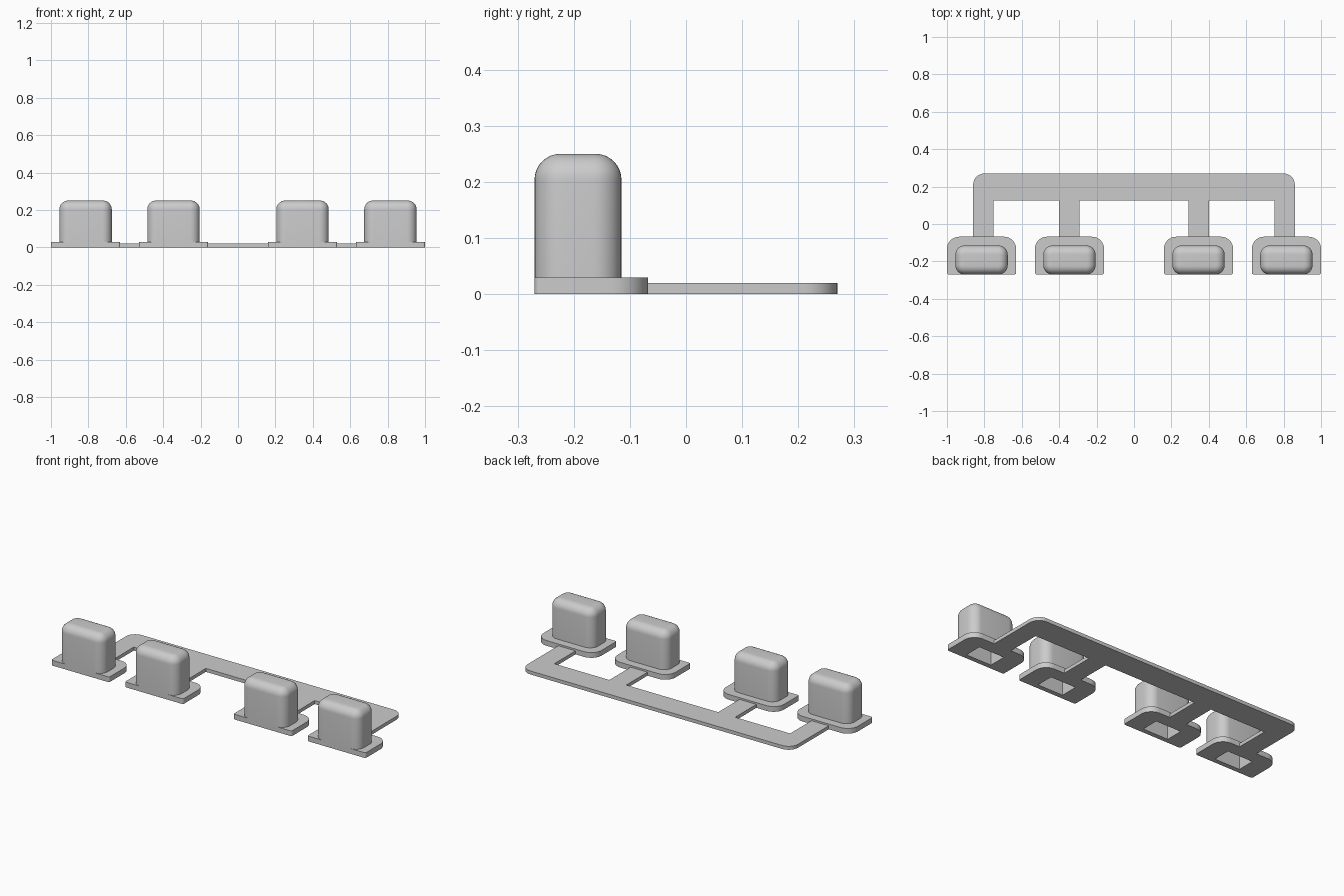
import bpy, bmesh, math
from mathutils import Vector

if "Cube" in bpy.data.objects:
    bpy.data.objects.remove(bpy.data.objects["Cube"], do_unlink=True)

grey = bpy.data.materials.new("plain_grey")
grey.use_nodes = True
colour = (0.6, 0.6, 0.6, 1)
grey.diffuse_color = colour
grey.node_tree.nodes["Principled BSDF"].inputs["Base Color"].default_value = colour


def rounded_outline(corners, steps=8):
    """Fillet right-angled corners given as (x, y, radius)."""
    points = []
    for i, (x, y, r) in enumerate(corners):
        p = Vector((x, y))
        if r == 0:
            points.append(p)
            continue
        a = (Vector(corners[i - 1][:2]) - p).normalized()
        b = (Vector(corners[(i + 1) % len(corners)][:2]) - p).normalized()
        centre = p + r * (a + b)
        for k in range(steps + 1):
            t = k / steps * math.pi / 2
            points.append(centre - r * (b * math.cos(t) + a * math.sin(t)))
    return points


def prism(name, corners, z0, z1, top_round=0):
    """Extrude a rounded outline, optionally rounding its top rim."""
    bm = bmesh.new()
    base = bm.faces.new([bm.verts.new((p.x, p.y, z0)) for p in rounded_outline(corners)])
    top = bmesh.ops.extrude_face_region(bm, geom=[base], use_keep_orig=True)["geom"]
    bmesh.ops.translate(bm, verts=[g for g in top if isinstance(g, bmesh.types.BMVert)],
                        vec=(0, 0, z1 - z0))
    bmesh.ops.recalc_face_normals(bm, faces=bm.faces)
    if top_round:
        rim = [e for e in bm.edges if all(v.co.z > z1 - 1e-5 for v in e.verts)]
        bmesh.ops.bevel(bm, geom=rim, offset=top_round, segments=8, profile=0.5,
                        affect='EDGES')
    mesh = bpy.data.meshes.new(name)
    bm.to_mesh(mesh)
    bm.free()
    mesh.materials.append(grey)
    obj = bpy.data.objects.new(name, mesh)
    bpy.context.collection.objects.link(obj)
    return obj


def box_corners(cx, half, y0, y1, front_r, back_r):
    return [(cx - half, y0, front_r), (cx + half, y0, front_r),
            (cx + half, y1, back_r), (cx - half, y1, back_r)]


def activate(obj):
    bpy.ops.object.select_all(action='DESELECT')
    obj.select_set(True)
    bpy.context.view_layer.objects.active = obj


def combine(obj, other, operation):
    activate(obj)
    mod = obj.modifiers.new(operation.lower(), 'BOOLEAN')
    mod.operation, mod.solver, mod.object = operation, 'EXACT', other
    bpy.ops.object.modifier_apply(modifier=mod.name)
    bpy.data.objects.remove(other, do_unlink=True)


def smooth(obj):
    activate(obj)
    bpy.ops.object.shade_smooth_by_angle(angle=math.radians(30))


# Four hollow button caps, each on a flange flush with its front
front = -0.27
places = {"outer_right": -0.815, "inner_right": -0.345,
          "inner_left": 0.345, "outer_left": 0.815}
for place, cx in places.items():
    button = prism("button_" + place, box_corners(cx, 0.185, front, -0.068, 0.01, 0.065), 0, 0.03)
    cap = prism("cap", box_corners(cx, 0.14, front, -0.115, 0.05, 0.05), 0, 0.25, 0.046)
    combine(button, cap, 'UNION')
    cavity = prism("cavity", box_corners(cx, 0.08, -0.243, -0.142, 0, 0), -0.05, 0.2)
    combine(button, cavity, 'DIFFERENCE')
    smooth(button)

# Thin connecting rail with four legs
leg_end, bar_front, bar_back = -0.068, 0.125, 0.27
legs = [(-0.86, -0.75), (-0.4, -0.292), (0.292, 0.4), (0.75, 0.86)]
outline = []
for i, (x0, x1) in enumerate(legs):
    if i > 0:
        outline.append((x0, bar_front, 0))
    outline += [(x0, leg_end, 0), (x1, leg_end, 0)]
    if i < len(legs) - 1:
        outline.append((x1, bar_front, 0))
outline += [(0.86, bar_back, 0.06), (-0.86, bar_back, 0.06)]
smooth(prism("connecting_rail", outline, 0, 0.02))
